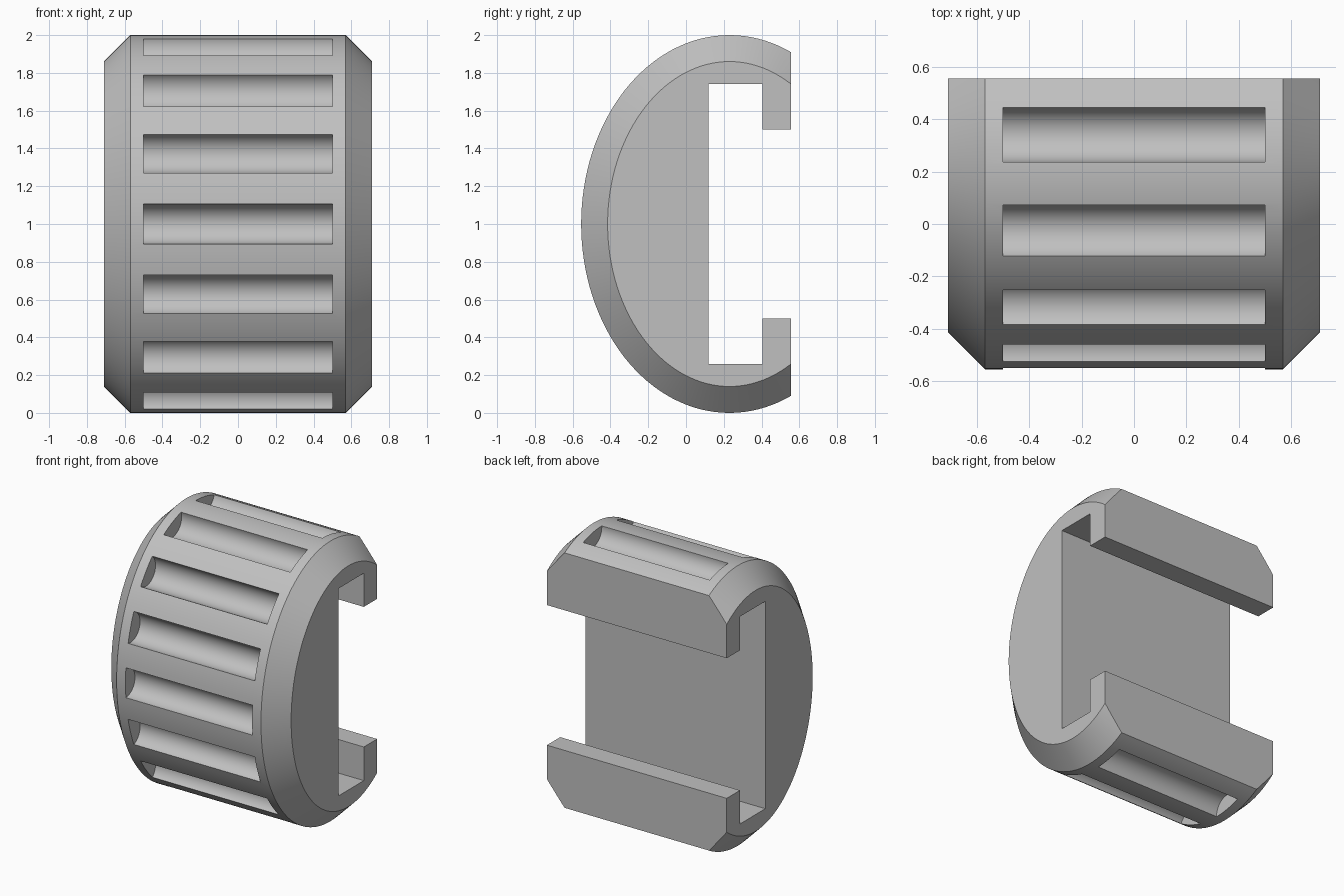
import bpy
import bmesh
from math import sin, cos, pi, hypot

cube = bpy.data.objects.get("Cube")
if cube:
    bpy.data.objects.remove(cube, do_unlink=True)

CENTRE_Y, CENTRE_Z = 0.23, 1.0
SEMI_Y, SEMI_Z = 0.785, 1.0
HALF_WIDTH, BEVEL = 0.71, 0.14
BACK = 0.555
GROOVE_RADIUS, GROOVE_SPACING = 0.107, 0.38

grey = bpy.data.materials.new("grey")
grey.use_nodes = True
grey.diffuse_color = (0.53, 0.53, 0.53, 1)
grey.node_tree.nodes["Principled BSDF"].inputs["Base Color"].default_value = grey.diffuse_color


def oval(t, inset=0.0):
    """Point (y, z) on the oval; t = 0 is the front, positive goes up."""
    ny, nz = -cos(t) / SEMI_Y, sin(t) / SEMI_Z
    n = hypot(ny, nz)
    return (CENTRE_Y - SEMI_Y * cos(t) - inset * ny / n,
            CENTRE_Z + SEMI_Z * sin(t) - inset * nz / n)


def loft(name, sections):
    """Solid through matching (x, [(y, z), ...]) sections, capped at both ends."""
    bm = bmesh.new()
    rings = [[bm.verts.new((x, y, z)) for y, z in pts] for x, pts in sections]
    for a, b in zip(rings, rings[1:]):
        for i in range(len(a)):
            j = (i + 1) % len(a)
            bm.faces.new((a[i], a[j], b[j], b[i]))
    bm.faces.new(rings[0])
    bm.faces.new(rings[-1])
    bmesh.ops.recalc_face_normals(bm, faces=bm.faces)
    mesh = bpy.data.meshes.new(name)
    bm.to_mesh(mesh)
    bm.free()
    mesh.materials.append(grey)
    obj = bpy.data.objects.new(name, mesh)
    bpy.context.collection.objects.link(obj)
    return obj


def cut(target, cutter):
    """Subtract the cutter and discard it."""
    mod = target.modifiers.new("cut", 'BOOLEAN')
    mod.operation, mod.solver, mod.object = 'DIFFERENCE', 'EXACT', cutter
    bpy.context.view_layer.objects.active = target
    bpy.ops.object.modifier_apply(modifier=mod.name)
    bpy.data.objects.remove(cutter, do_unlink=True)


# Oval body with bevelled sides
turns = [2 * pi * i / 128 for i in range(128)]
outer = [oval(t) for t in turns]
inner = [oval(t, BEVEL) for t in turns]
edge = HALF_WIDTH - BEVEL
body = loft("grip_body", [(-HALF_WIDTH, inner), (-edge, outer),
                          (edge, outer), (HALF_WIDTH, inner)])

# Flat back with a T-shaped channel running across it
upper = [(BACK, 3), (BACK, 1.5), (0.405, 1.5), (0.405, 1.74), (0.12, 1.74)]
channel = upper + [(y, 2 - z) for y, z in reversed(upper)] + [(2, -1), (2, 3)]
cut(body, loft("channel_cutter", [(-1, channel), (1, channel)]))

# Round finger grooves, evenly spaced along the oval from the front
angles, t, travelled = [0.0], 0.0, 0.0
while len(angles) < 5:
    (y0, z0), (y1, z1) = oval(t), oval(t + 0.001)
    t += 0.001
    travelled += hypot(y1 - y0, z1 - z0)
    if travelled >= GROOVE_SPACING * len(angles):
        angles.append(t)
for t in angles + [-a for a in angles[1:]]:
    cy, cz = oval(t)
    circle = [(cy + GROOVE_RADIUS * cos(2 * pi * i / 48),
               cz + GROOVE_RADIUS * sin(2 * pi * i / 48)) for i in range(48)]
    cut(body, loft("groove_cutter", [(-0.5, circle), (0.5, circle)]))

# Smooth curves, sharp edges
bpy.ops.object.select_all(action='DESELECT')
body.select_set(True)
bpy.context.view_layer.objects.active = body
bpy.ops.object.shade_smooth_by_angle(angle=pi / 6)
